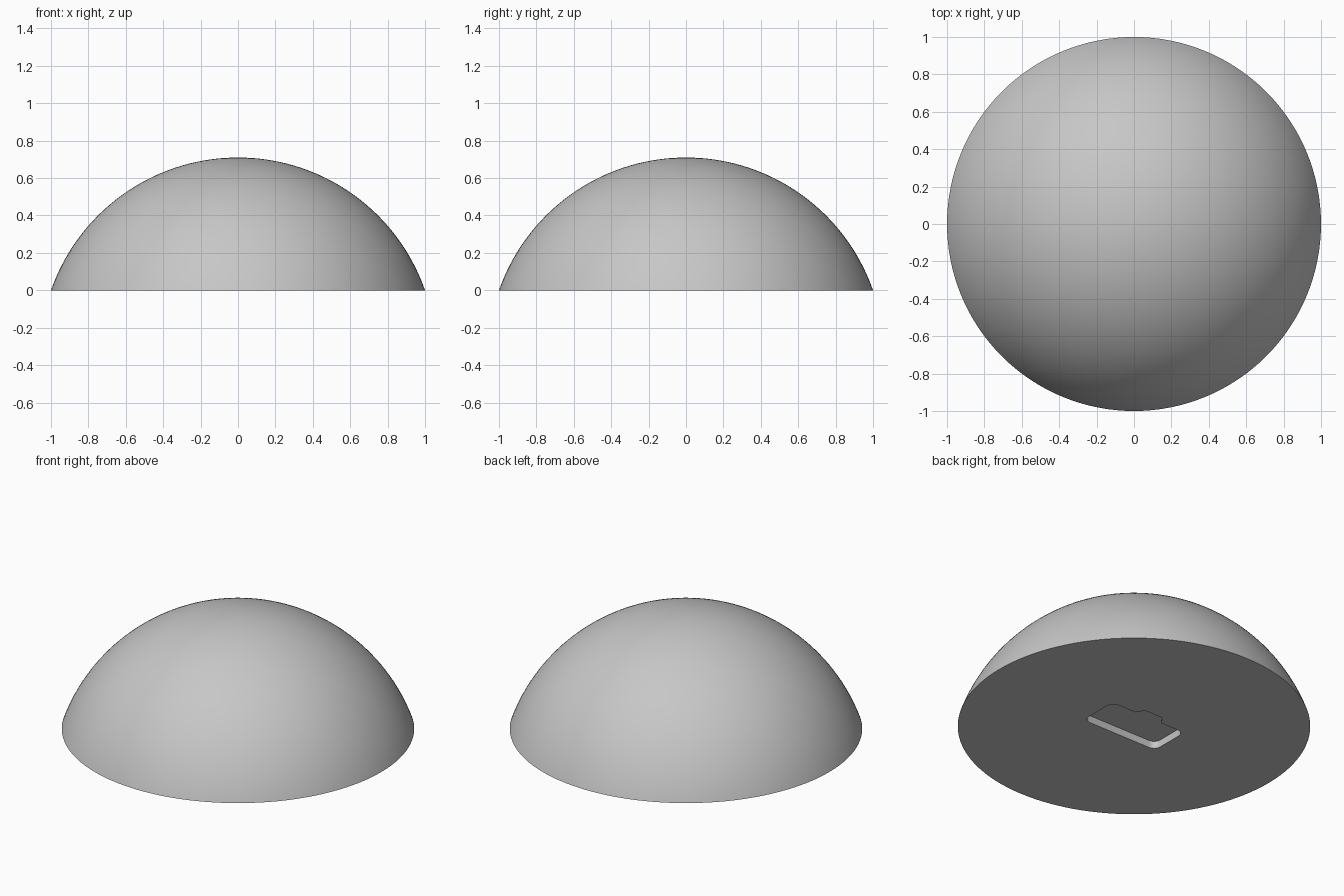
import bpy, bmesh, math

cube = bpy.data.objects.get("Cube")
if cube:
    bpy.data.objects.remove(cube, do_unlink=True)

HEIGHT = 0.71
RADIUS = (1 + HEIGHT ** 2) / (2 * HEIGHT)   # sphere whose cap is 1 unit in radius at the base
DEPTH = 0.045                               # depth of the engraving

grey = bpy.data.materials.new("light grey")
grey.use_nodes = True
colour = (0.57, 0.57, 0.57, 1)
grey.diffuse_color = colour
grey.node_tree.nodes["Principled BSDF"].inputs["Base Color"].default_value = colour


def make_object(name, bm):
    bmesh.ops.recalc_face_normals(bm, faces=bm.faces)
    mesh = bpy.data.meshes.new(name)
    bm.to_mesh(mesh)
    bm.free()
    mesh.materials.append(grey)
    obj = bpy.data.objects.new(name, mesh)
    bpy.context.collection.objects.link(obj)
    return obj


def outline(points):
    bm = bmesh.new()
    verts = [bm.verts.new((x, y, -DEPTH)) for x, y in points]
    bm.faces.new(verts)
    bm.normal_update()
    return bm


def extrude_up(bm):
    result = bmesh.ops.extrude_face_region(bm, geom=bm.faces[:])
    top = [g for g in result["geom"] if isinstance(g, bmesh.types.BMVert)]
    bmesh.ops.translate(bm, verts=top, vec=(0, 0, 2 * DEPTH))


# Dome: a sphere cut flat at the ground and closed underneath
bm = bmesh.new()
bmesh.ops.create_uvsphere(bm, u_segments=128, v_segments=90, radius=RADIUS)
bmesh.ops.translate(bm, verts=bm.verts, vec=(0, 0, HEIGHT - RADIUS))
bmesh.ops.bisect_plane(bm, geom=bm.verts[:] + bm.edges[:] + bm.faces[:],
                       plane_co=(0, 0, 0), plane_no=(0, 0, 1), clear_inner=True)
rim = [e for e in bm.edges if e.is_boundary]
bmesh.ops.contextual_create(bm, geom=rim)
dome = make_object("dome", bm)

# Triangular groove cutter: an inset triangle with its middle removed
bm = outline([(-0.67, -0.36), (0.67, -0.36), (0, 0.755)])
middle = bm.faces[:]
bmesh.ops.inset_region(bm, faces=middle, thickness=0.05, use_even_offset=True)
bmesh.ops.delete(bm, geom=middle, context="FACES_ONLY")
extrude_up(bm)
groove = make_object("triangle_groove_cutter", bm)

# Camera-shaped recess cutter: a rounded body with a viewfinder hump
half = [(0.265, -0.13), (0.265, 0.125), (0.095, 0.125), (0.065, 0.175)]
bm = outline(half + [(-x, y) for x, y in reversed(half)])
corners = [v for v in bm.verts if abs(v.co.x) > 0.2]
bmesh.ops.bevel(bm, geom=corners, offset=0.045, segments=6, profile=0.5, affect="VERTICES")
extrude_up(bm)
recess = make_object("camera_recess_cutter", bm)

# Engrave the underside
bpy.ops.object.select_all(action="DESELECT")
dome.select_set(True)
bpy.context.view_layer.objects.active = dome
for cutter in (groove, recess):
    cutter.hide_render = True
    mod = dome.modifiers.new(cutter.name, "BOOLEAN")
    mod.operation = "DIFFERENCE"
    mod.solver = "EXACT"
    mod.object = cutter
    bpy.ops.object.modifier_apply(modifier=mod.name)
    bpy.data.objects.remove(cutter, do_unlink=True)

bpy.ops.object.shade_smooth_by_angle(angle=math.radians(30))
